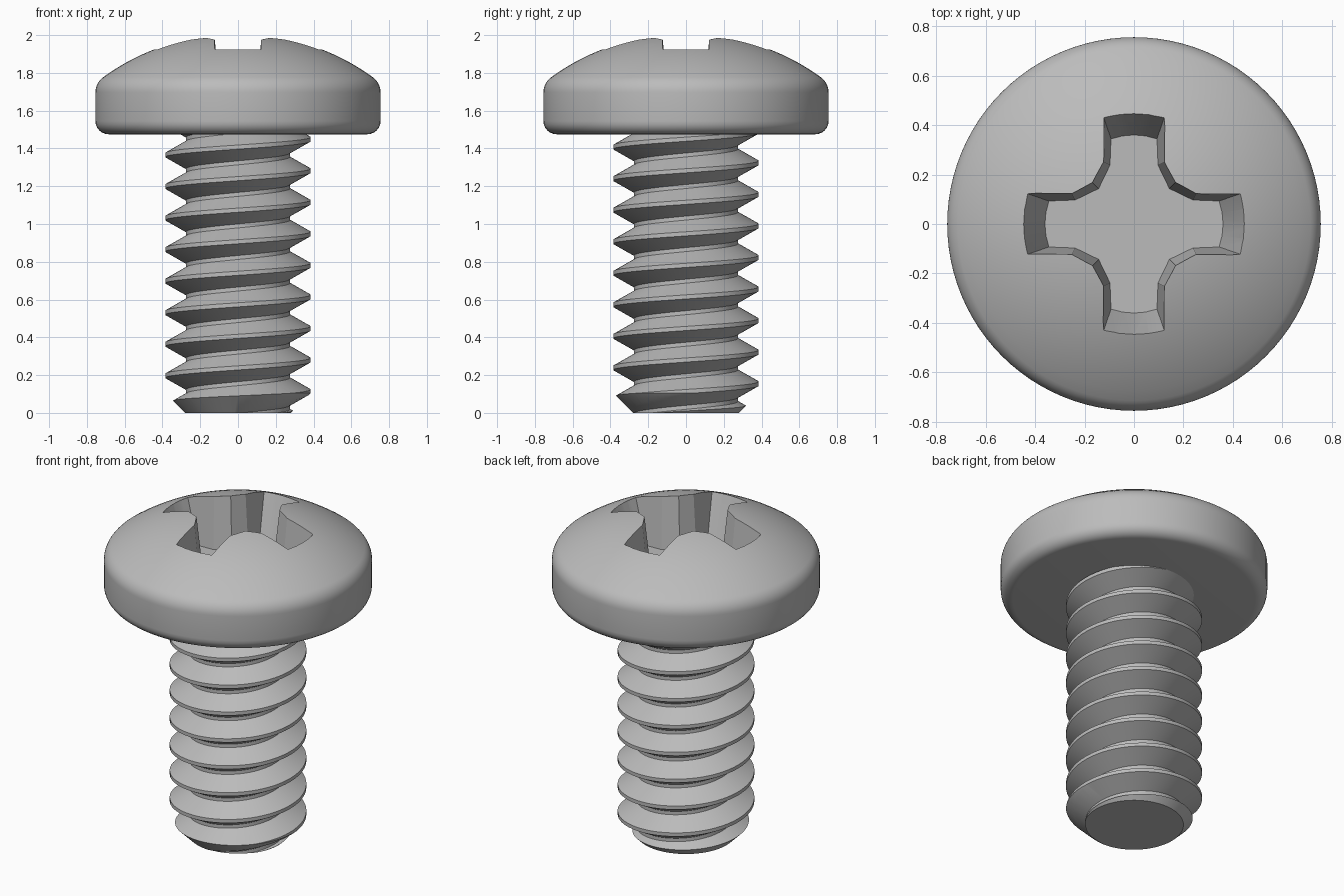
import bpy, bmesh
from math import sin, cos, pi, radians, sqrt, asin

if "Cube" in bpy.data.objects:
    bpy.data.objects.remove(bpy.data.objects["Cube"])

steel = bpy.data.materials.new("grey_steel")
steel.use_nodes = True
GREY = (0.5, 0.5, 0.5, 1)
steel.diffuse_color = GREY
steel.node_tree.nodes["Principled BSDF"].inputs["Base Color"].default_value = GREY


def make(name, bm):
    bmesh.ops.recalc_face_normals(bm, faces=bm.faces)
    mesh = bpy.data.meshes.new(name)
    bm.to_mesh(mesh)
    bm.free()
    mesh.materials.append(steel)
    obj = bpy.data.objects.new(name, mesh)
    bpy.context.collection.objects.link(obj)
    return obj


def lathe(name, profile, steps=96):
    """Spin (radius, z) points, starting and ending on the axis."""
    bm = bmesh.new()
    verts = [bm.verts.new((r, 0, z)) for r, z in profile]
    edges = [bm.edges.new(pair) for pair in zip(verts, verts[1:])]
    bmesh.ops.spin(bm, geom=verts + edges, cent=(0, 0, 0), axis=(0, 0, 1),
                   angle=2 * pi, steps=steps)
    bmesh.ops.remove_doubles(bm, verts=bm.verts, dist=1e-4)
    return make(name, bm)


def arc(cr, cz, radius, start, end, steps):
    angles = [radians(start + (end - start) * i / steps) for i in range(steps + 1)]
    return [(cr + radius * cos(a), cz + radius * sin(a)) for a in angles]


def boolean(obj, cutter, operation):
    cutter.hide_render = True
    mod = obj.modifiers.new("cut", "BOOLEAN")
    mod.object, mod.operation, mod.solver = cutter, operation, "EXACT"
    bpy.context.view_layer.objects.active = obj
    bpy.ops.object.modifier_apply(modifier="cut")
    bpy.data.objects.remove(cutter)


def smooth(obj, angle):
    bpy.ops.object.select_all(action="DESELECT")
    obj.select_set(True)
    bpy.context.view_layer.objects.active = obj
    bpy.ops.object.shade_smooth_by_angle(angle=radians(angle))


# Domed head with rounded lower rim and shoulder
HEAD_R, HEAD_Z, DOME_R, APEX = 0.755, 1.475, 1.22, 2.008
FILLET = 0.1
dome_z = APEX - DOME_R
shoulder_r = HEAD_R - FILLET
tilt = asin(shoulder_r / (DOME_R - FILLET))
shoulder_z = dome_z + sqrt((DOME_R - FILLET) ** 2 - shoulder_r ** 2)
dome_start = 90 - tilt * 180 / pi
profile = [(0, HEAD_Z)]
profile += arc(HEAD_R - 0.07, HEAD_Z + 0.07, 0.07, -90, 0, 6)
profile += arc(shoulder_r, shoulder_z, FILLET, 0, dome_start, 7)
profile += arc(0, dome_z, DOME_R, dome_start, 90, 16)[1:]
profile[-1] = (0, APEX)
head = lathe("head", profile)

# Tapered cross recess: one quarter outline repeated four times
FLOOR, RIM, TOP = 1.66, 1.96, 2.06


def quarter(end_r, half, neck, corner):
    pts = [(end_r, 0), (end_r - 0.004, half * 0.5), (end_r - 0.016, half),
           (neck[0], neck[1]), (corner, corner), (neck[1], neck[0]),
           (half, end_r - 0.016), (half * 0.5, end_r - 0.004)]
    return pts


low = quarter(0.36, 0.093, (0.238, 0.097), 0.143)
high = quarter(0.458, 0.126, (0.25, 0.122), 0.166)
bm = bmesh.new()
rings = []
for z in (FLOOR, TOP):
    t = (z - FLOOR) / (RIM - FLOOR)
    ring = []
    for k in range(4):
        c, s = (1, 0, -1, 0)[k], (0, 1, 0, -1)[k]
        for (ax, ay), (bx, by) in zip(low, high):
            x, y = ax + (bx - ax) * t, ay + (by - ay) * t
            ring.append(bm.verts.new((c * x - s * y, s * x + c * y, z)))
    rings.append(ring)
count = len(rings[0])
for i in range(count):
    j = (i + 1) % count
    bm.faces.new((rings[0][i], rings[0][j], rings[1][j], rings[1][i]))
for ring in rings:
    bm.faces.new(ring)
boolean(head, make("recess_cutter", bm), "DIFFERENCE")
smooth(head, 20)

# Threaded shank: a thread profile swept up a right-hand helix
PITCH, STEPS, TURNS = 0.167, 64, 13
CREST_Z = 0.28 - 4 * PITCH
thread = [(0.385, -0.011), (0.385, 0.011), (0.275, 0.073), (0.275, PITCH - 0.073),
          (0.385, PITCH - 0.011)]
bm = bmesh.new()
previous = None
for i in range(STEPS * TURNS + 1):
    a = 2 * pi * i / STEPS
    rise = CREST_Z + PITCH * i / STEPS
    row = [bm.verts.new((r * cos(a), r * sin(a), z + rise)) for r, z in thread]
    if previous:
        for j in range(len(thread) - 1):
            bm.faces.new((previous[j], row[j], row[j + 1], previous[j + 1]))
    previous = row
bmesh.ops.remove_doubles(bm, verts=bm.verts, dist=1e-4)
for z, up in ((-0.05, -1), (1.5, 1)):
    geom = bm.verts[:] + bm.edges[:] + bm.faces[:]
    cut = bmesh.ops.bisect_plane(bm, geom=geom, plane_co=(0, 0, z),
                                 plane_no=(0, 0, up), clear_outer=True)
    rim = [e for e in cut["geom_cut"] if isinstance(e, bmesh.types.BMEdge)]
    bmesh.ops.contextual_create(bm, geom=rim)
shank = make("threaded_shank", bm)

# Chamfered tip
tip = lathe("tip_cutter", [(0, 0), (0.28, 0), (0.5, 0.22), (0.5, 1.6), (0, 1.6)])
boolean(shank, tip, "INTERSECT")
smooth(shank, 25)
